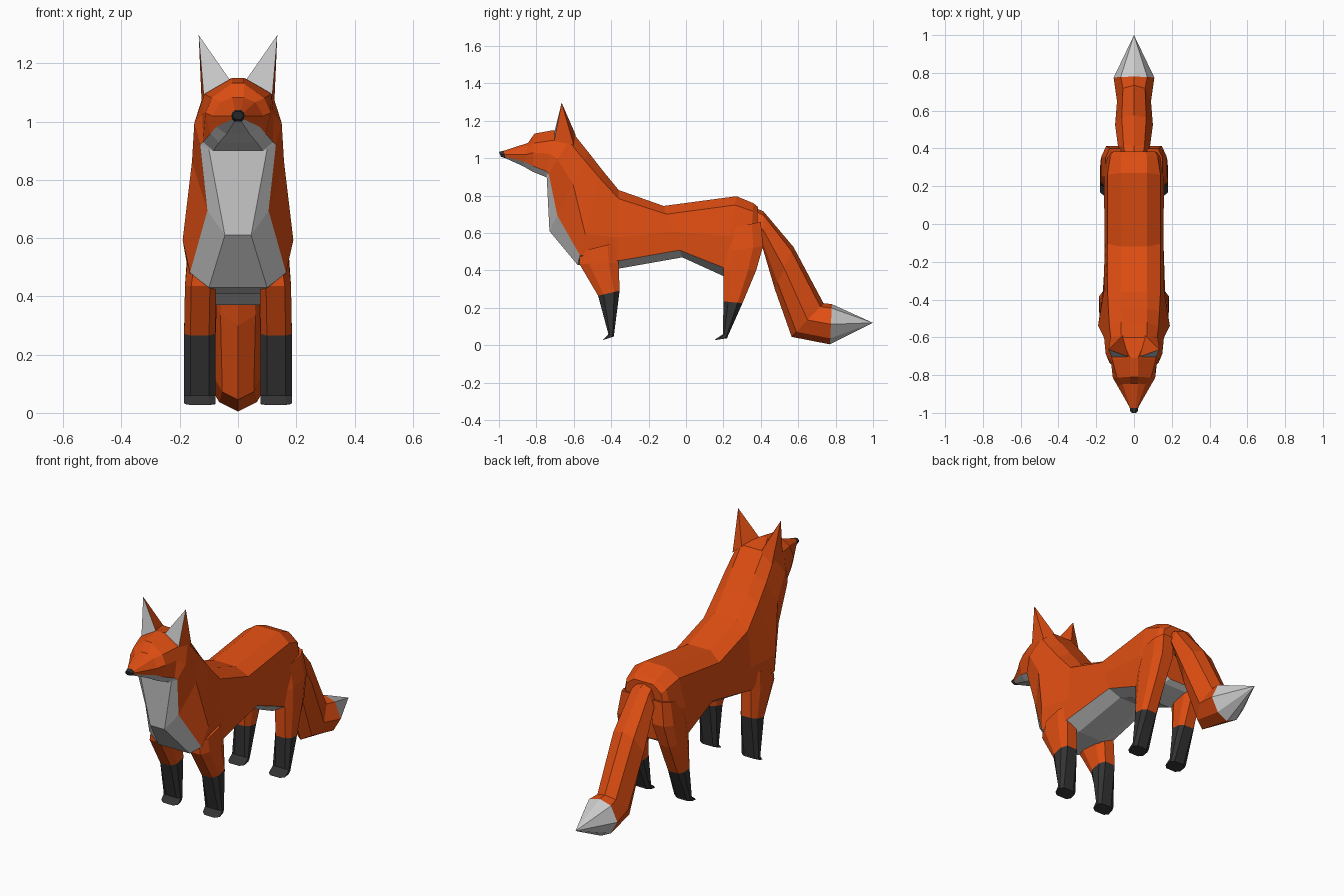
import bpy, bmesh


def material(name, rgb):
    m = bpy.data.materials.new(name)
    m.diffuse_color = (*rgb, 1)
    return m


ORANGE = material("orange_fur", (0.73, 0.075, 0.006))
DARK = material("dark_fur", (0.033, 0.033, 0.033))
PALE = material("pale_fur", (0.8, 0.8, 0.8))


def loft(name, rings, mats=(), pick=lambda seg, k: 0, caps=(True, True), mirror=False):
    """Skin closed rings of points; pick(segment, side) chooses the material slot."""
    bm = bmesh.new()
    vs = [[bm.verts.new(p) for p in r] for r in rings]
    n = len(rings[0])
    for s in range(len(vs) - 1):
        a, b = vs[s], vs[s + 1]
        for k in range(n):
            j = (k + 1) % n
            bm.faces.new((a[k], a[j], b[j], b[k])).material_index = pick(s, k)
    for on, i, s in ((caps[0], 0, 0), (caps[1], -1, len(vs) - 2)):
        if on:
            bm.faces.new(vs[i]).material_index = pick(s, 0)
    bmesh.ops.remove_doubles(bm, verts=bm.verts, dist=0.0005)
    bmesh.ops.recalc_face_normals(bm, faces=bm.faces)
    me = bpy.data.meshes.new(name)
    bm.to_mesh(me)
    bm.free()
    for m in mats:
        me.materials.append(m)
    ob = bpy.data.objects.new(name, me)
    bpy.context.collection.objects.link(ob)
    if mirror:
        ob.modifiers.new("mirror", 'MIRROR').use_clip = False
    return ob


def section(top, bottom, widths, fracs):
    """Symmetric ring: half widths placed at fractions of a top-to-bottom line."""
    half = []
    for w, f in zip(widths, (0, *fracs, 1)):
        half.append((w, top[0] + (bottom[0] - top[0]) * f, top[1] + (bottom[1] - top[1]) * f))
    return half + [(-x, y, z) for x, y, z in reversed(half)]


# body and neck, rump to throat, with a pale underside and chest
throat = section((-0.60, 1.13), (-0.745, 0.905), (0.07, 0.12, 0.15, 0.13, 0.10), (0.18, 0.6, 0.93))
body = [
    section((0.385, 0.74), (0.37, 0.42), (0.06, 0.11, 0.13, 0.12, 0.06), (0.12, 0.5, 0.9)),
    section((0.36, 0.76), (0.34, 0.40), (0.07, 0.125, 0.155, 0.15, 0.08), (0.12, 0.5, 0.9)),
    section((0.27, 0.797), (0.20, 0.37), (0.07, 0.14, 0.16, 0.155, 0.08), (0.11, 0.5, 0.9)),
    section((-0.12, 0.745), (-0.02, 0.47), (0.07, 0.14, 0.155, 0.145, 0.08), (0.16, 0.5, 0.86)),
    section((-0.36, 0.83), (-0.36, 0.41), (0.07, 0.14, 0.16, 0.165, 0.08), (0.11, 0.6, 0.9)),
    section((-0.45, 0.94), (-0.58, 0.43), (0.07, 0.135, 0.19, 0.165, 0.10), (0.09, 0.68, 0.9)),
    section((-0.52, 1.03), (-0.73, 0.61), (0.07, 0.13, 0.158, 0.105, 0.045), (0.10, 0.4, 0.8)),
    throat,
]
under = (3, 4, 5)
loft("body", body, (ORANGE, PALE), lambda s, k: int(k in under), caps=(True, False))

# head: throat, brow, snout, nose
head = [
    throat,
    section((-0.71, 1.15), (-0.75, 0.90), (0.02, 0.115, 0.122, 0.12, 0.085), (0.22, 0.5, 0.88)),
    section((-0.81, 1.132), (-0.82, 0.928), (0.02, 0.09, 0.112, 0.095, 0.065), (0.25, 0.5, 0.85)),
    section((-0.845, 1.082), (-0.87, 0.957), (0.02, 0.06, 0.087, 0.075, 0.04), (0.12, 0.5, 0.8)),
    section((-0.975, 1.04), (-0.965, 1.0), (0.01, 0.02, 0.023, 0.02, 0.012), (0.2, 0.5, 0.8)),
    section((-1.0, 1.034), (-0.99, 1.008), (0.008, 0.015, 0.019, 0.015, 0.008), (0.2, 0.5, 0.8)),
]
loft("head", head, (ORANGE, PALE, DARK),
     lambda s, k: 2 if s == 4 else int(k in under), caps=(False, True))

# ears: four-sided spikes with pale fronts
ear_base = [(0.022, -0.705, 1.135), (0.118, -0.705, 1.092), (0.125, -0.60, 1.07), (0.06, -0.59, 1.125)]
loft("ears", [ear_base, [(0.135, -0.665, 1.297)] * 4], (ORANGE, PALE),
     lambda s, k: int(k == 0), caps=(False, False), mirror=True)


# tail: ridged tube and a pale pointed tip
def tail_ring(top, bottom, w):
    return section(top, bottom, (0, 0.65 * w, w, 0.6 * w, 0), (0.1, 0.5, 0.85))


tail = [
    tail_ring((0.35, 0.745), (0.38, 0.55), 0.07),
    tail_ring((0.415, 0.715), (0.41, 0.52), 0.085),
    tail_ring((0.575, 0.525), (0.475, 0.30), 0.10),
    tail_ring((0.735, 0.225), (0.565, 0.045), 0.09),
    tail_ring((0.78, 0.22), (0.77, 0.005), 0.108),
]
loft("tail", tail, (ORANGE,), caps=(True, False))
loft("tail_tip", [tail[-1], [(0, 1.0, 0.12)] * 10], caps=(False, False))


# legs: chamfered rings between a front point and a back point
def leg_ring(front, back, x0, x1):
    cx, hx = (x0 + x1) / 2, (x1 - x0) / 2
    shape = [(-0.6, 0), (0.6, 0), (1, 0.25), (1, 0.75), (0.6, 1), (-0.6, 1), (-1, 0.75), (-1, 0.25)]
    return [(cx + hx * u, front[0] + (back[0] - front[0]) * t, front[1] + (back[1] - front[1]) * t)
            for u, t in shape]


front_leg = [
    leg_ring((-0.57, 0.50), (-0.37, 0.55), 0.06, 0.175),
    leg_ring((-0.57, 0.435), (-0.36, 0.44), 0.075, 0.182),
    leg_ring((-0.47, 0.265), (-0.355, 0.292), 0.078, 0.185),
    leg_ring((-0.415, 0.06), (-0.385, 0.055), 0.078, 0.185),
    leg_ring((-0.445, 0.027), (-0.385, 0.047), 0.078, 0.185),
]
hind_leg = [
    leg_ring((0.21, 0.62), (0.40, 0.66), 0.04, 0.15),
    leg_ring((0.20, 0.50), (0.412, 0.53), 0.05, 0.172),
    leg_ring((0.20, 0.40), (0.375, 0.40), 0.072, 0.178),
    leg_ring((0.20, 0.235), (0.302, 0.225), 0.078, 0.18),
    leg_ring((0.198, 0.06), (0.222, 0.045), 0.078, 0.18),
    leg_ring((0.15, 0.027), (0.222, 0.038), 0.078, 0.18),
]
loft("front_legs", front_leg, (ORANGE, DARK), lambda s, k: int(s >= 2), mirror=True)
loft("hind_legs", hind_leg, (ORANGE, DARK), lambda s, k: int(s >= 3), mirror=True)
